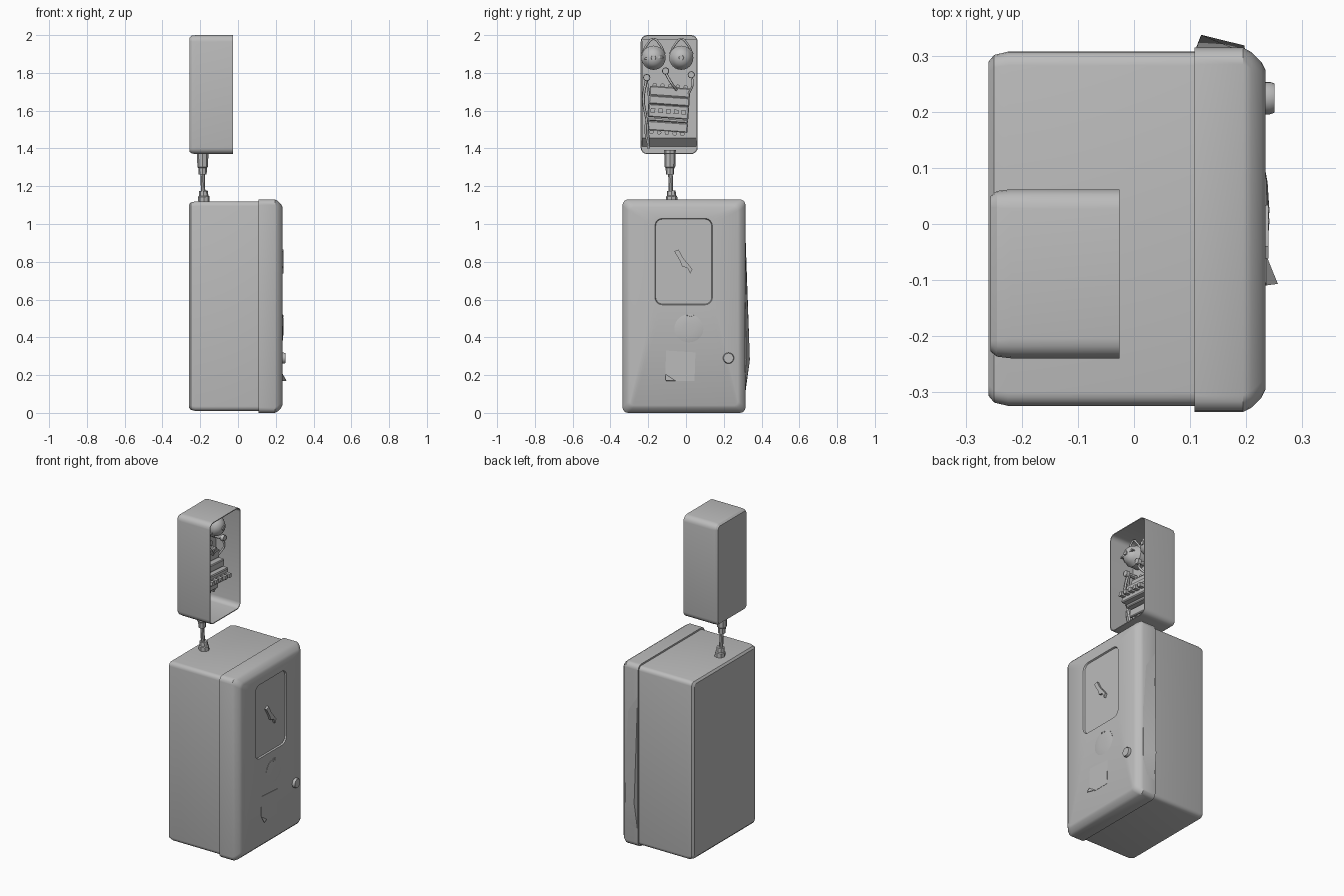
import bpy, bmesh, math
from mathutils import Matrix, Vector

cube = bpy.data.objects.get("Cube")
if cube:
    bpy.data.objects.remove(cube)

GREY = (0.5, 0.5, 0.5, 1)
mat = bpy.data.materials.new("plain grey")
mat.use_nodes = True
mat.diffuse_color = GREY
mat.node_tree.nodes["Principled BSDF"].inputs["Base Color"].default_value = GREY


def finish(name, bm, angle=30):
    bmesh.ops.recalc_face_normals(bm, faces=bm.faces)
    me = bpy.data.meshes.new(name)
    bm.to_mesh(me)
    bm.free()
    me.materials.append(mat)
    ob = bpy.data.objects.new(name, me)
    bpy.context.collection.objects.link(ob)
    bpy.ops.object.select_all(action='DESELECT')
    ob.select_set(True)
    bpy.context.view_layer.objects.active = ob
    bpy.ops.object.shade_smooth_by_angle(angle=math.radians(angle))
    return ob


def loft(name, rings, seg=4):
    """Loft rounded rectangles (x, y0, y1, z0, z1, radius) along x, capped at both ends."""
    bm = bmesh.new()
    loops = []
    for x, y0, y1, z0, z1, r in rings:
        loop = []
        corners = ((y1 - r, z1 - r), (y0 + r, z1 - r), (y0 + r, z0 + r), (y1 - r, z0 + r))
        for q, (cy, cz) in enumerate(corners):
            for i in range(seg + 1):
                a = math.pi / 2 * (q + i / seg)
                loop.append(bm.verts.new((x, cy + r * math.cos(a), cz + r * math.sin(a))))
        loops.append(loop)
    for a, b in zip(loops, loops[1:]):
        for i in range(len(a)):
            j = (i + 1) % len(a)
            bm.faces.new((a[i], a[j], b[j], b[i]))
    bm.faces.new(loops[0])
    bm.faces.new(loops[-1])
    return finish(name, bm)


def turned(name, pos, axis, profile, sides=20):
    """Revolve a (distance, radius) profile about an axis."""
    bm = bmesh.new()
    rot = Vector(axis).to_track_quat('Z', 'Y').to_matrix()
    loops = []
    for h, r in profile:
        loops.append([bm.verts.new(Vector(pos) + rot @ Vector((
            r * math.cos(math.tau * i / sides), r * math.sin(math.tau * i / sides), h)))
            for i in range(sides)])
    for a, b in zip(loops, loops[1:]):
        for i in range(sides):
            j = (i + 1) % sides
            bm.faces.new((a[i], a[j], b[j], b[i]))
    bm.faces.new(loops[0])
    bm.faces.new(loops[-1])
    return finish(name, bm)


def hull(name, points):
    bm = bmesh.new()
    for p in points:
        bm.verts.new(p)
    bmesh.ops.convex_hull(bm, input=bm.verts)
    return finish(name, bm, 20)


def plate(name, x0, x1, outline):
    """Flat plate with a (y, z) outline, from x0 to x1."""
    bm = bmesh.new()
    f = bm.faces.new([bm.verts.new((x0, y, z)) for y, z in outline])
    new = bmesh.ops.extrude_face_region(bm, geom=[f])["geom"]
    bmesh.ops.translate(bm, vec=(x1 - x0, 0, 0),
                        verts=[v for v in new if isinstance(v, bmesh.types.BMVert)])
    return finish(name, bm)


def wire(name, pts, radius):
    cu = bpy.data.curves.new(name, 'CURVE')
    cu.dimensions = '3D'
    cu.bevel_depth = radius
    cu.bevel_resolution = 1
    cu.resolution_u = 5
    sp = cu.splines.new('BEZIER')
    sp.bezier_points.add(len(pts) - 1)
    for bp, p in zip(sp.bezier_points, pts):
        bp.co = p
        bp.handle_left_type = bp.handle_right_type = 'AUTO'
    cu.materials.append(mat)
    bpy.context.collection.objects.link(bpy.data.objects.new(name, cu))


def rect(x, box, inset, r):
    y0, y1, z0, z1 = box
    return (x, y0 + inset, y1 - inset, z0 + inset, z1 - inset, r)


# Cabinet body
body = (-0.325, 0.308, 0.01, 1.12)
loft("cabinet_body", [rect(-0.26, body, 0.018, 0.02), rect(-0.25, body, 0.006, 0.022),
                      rect(-0.225, body, 0, 0.025), rect(0.12, body, 0, 0.025)])

# Door with chamfered rim and recessed window panel
door = (-0.336, 0.315, 0, 1.13)
window = (-0.165, 0.14, 0.572, 1.03)
loft("cabinet_door", [rect(0.108, door, 0, 0.03), rect(0.195, door, 0, 0.03),
                      rect(0.21, door, 0.008, 0.03), rect(0.228, door, 0.026, 0.028),
                      rect(0.235, door, 0.04, 0.02), rect(0.235, window, 0, 0.04),
                      rect(0.226, window, 0.004, 0.037), rect(0.226, window, 0.008, 0.034)])
hull("door_bulge", [(0.11, 0.31, 1.08), (0.2, 0.305, 1.08), (0.12, 0.338, 0.28), (0.109, 0.31, 0.28),
                    (0.197, 0.319, 0.28), (0.11, 0.305, 0.04), (0.2, 0.3, 0.04)])

# Door fittings
plate("window_pointer", 0.224, 0.24, [(-0.062, 0.855), (-0.04, 0.865), (-0.012, 0.815), (0.01, 0.79),
                                      (0.034, 0.76), (0.022, 0.738), (0.008, 0.768), (-0.02, 0.775),
                                      (-0.032, 0.805)])
turned("round_tag", (0.2335, 0.015, 0.445), (1, 0, -0.02),
       [(-0.004, 0.077), (0.002, 0.077), (0.005, 0.06), (0.007, 0.03)], 28)
for y in (0.005, 0.025):
    turned("tag_rivet", (0.236, y, 0.512), (1, 0, 0), [(0, 0.006), (0.006, 0.005)], 8)
turned("lock_knob", (0.23, 0.225, 0.29), (1, 0, 0), [(0, 0.029), (0.013, 0.029), (0.021, 0.026)], 20)
plate("small_label", 0.23, 0.2365, [(-0.11, 0.2), (-0.065, 0.168), (0.045, 0.168), (0.05, 0.32),
                                    (-0.105, 0.33)])
hull("label_curled_corner", [(0.234, -0.05, 0.17), (0.234, -0.11, 0.21), (0.257, -0.107, 0.172),
                             (0.254, -0.106, 0.17)])

# Conduit with a gland at each end
gland = [(0, 0.03), (0.03, 0.03), (0.035, 0.025), (0.06, 0.023)]
turned("lower_gland", (-0.18, -0.075, 1.115), (-0.05, -0.05, 1), gland, 8)
turned("conduit_pipe", (-0.184, -0.08, 1.15), (-0.03, -0.02, 1), [(0, 0.012), (0.15, 0.012)], 10)
turned("upper_gland", (-0.187, -0.085, 1.262), (0, 0, 1),
       [(0, 0.021), (0.035, 0.023), (0.04, 0.028), (0.13, 0.031)], 8)

# Upper housing, open towards +x
case = (-0.24, 0.062, 1.37, 2.0)
loft("upper_housing", [rect(-0.256, case, 0.012, 0.02), rect(-0.245, case, 0.003, 0.03),
                       rect(-0.22, case, 0, 0.035), rect(-0.026, case, 0, 0.035),
                       rect(-0.026, case, 0.005, 0.03), rect(-0.235, case, 0.005, 0.03)])
hull("backplate", [(x, y, z) for y in (-0.234, 0.056)
                   for x, z in ((-0.236, 1.41), (-0.236, 1.98), (-0.19, 1.455), (-0.19, 1.98))])

# Pair of domed bells with hoods and slots
for y, side in ((-0.172, "near"), (-0.025, "far")):
    turned(side + "_bell", (-0.19, y, 1.88), (1, 0, 0),
           [(0, 0.064), (0.05, 0.064), (0.055, 0.06), (0.08, 0.052), (0.098, 0.034), (0.106, 0.012)], 24)
    wire(side + "_bell_hood", [(-0.15, y - 0.06, 1.9), (-0.14, y - 0.03, 1.955), (-0.14, y, 1.98),
                               (-0.14, y + 0.03, 1.955), (-0.15, y + 0.06, 1.9)], 0.006)
    turned(side + "_bell_nut", (-0.09, y, 1.88), (1, 0, 0), [(0, 0.015), (0.012, 0.013)], 6)
plate("bell_clamp", -0.11, -0.088, [(-0.222, 1.87), (-0.215, 1.88), (-0.125, 1.89), (-0.12, 1.88)])
for y, z in ((-0.208, 1.775), (-0.108, 1.81), (0.028, 1.79)):
    turned("terminal_post", (-0.19, y, z), (1, 0, 0),
           [(0, 0.012), (0.06, 0.012), (0.06, 0.019), (0.08, 0.017)], 12)

# Tilted, stepped terminal block: bars of (bottom, top, front) and rows of screws
tilt = Matrix.Translation((0, -0.095, 1.6)) @ Matrix.Rotation(math.radians(-4), 4, 'X')
bars = [(-0.11, -0.06, -0.14), (-0.06, -0.04, -0.11), (-0.04, 0.03, -0.075),
        (0.03, 0.075, -0.105), (0.075, 0.125, -0.14)]
for low, high, front in bars:
    ob = loft("terminal_bar", [(-0.195, -0.105, 0.11, low, high, 0.003),
                               (front - 0.005, -0.105, 0.11, low, high, 0.003),
                               (front, -0.1, 0.105, low + 0.005, high - 0.005, 0.003)], 1)
    ob.matrix_world = tilt
for i in range(5):
    y = -0.08 + 0.041 * i
    ob = plate("terminal_clip", -0.08, -0.045, [(y - 0.012, -0.015), (y + 0.012, -0.015),
                                                (y + 0.012, 0.008), (y - 0.012, 0.008)])
    ob.matrix_world = tilt
    for z in (-0.118, 0.13):
        ob = turned("terminal_screw", (-0.19, y, z), (1, 0, 0), [(0, 0.012), (0.04, 0.012)], 8)
        ob.matrix_world = tilt

# Loose wiring
wire("long_wire", [(-0.13, -0.208, 1.775), (-0.12, -0.225, 1.66), (-0.13, -0.205, 1.53),
                   (-0.15, -0.2, 1.4)], 0.007)
wire("second_wire", [(-0.14, -0.208, 1.77), (-0.12, -0.195, 1.62), (-0.13, -0.215, 1.5),
                     (-0.15, -0.195, 1.4)], 0.006)
wire("short_wire", [(-0.13, -0.108, 1.8), (-0.11, -0.08, 1.75), (-0.14, -0.05, 1.71)], 0.007)
wire("far_wire", [(-0.13, 0.028, 1.79), (-0.12, 0.035, 1.74), (-0.14, 0.015, 1.69)], 0.006)
